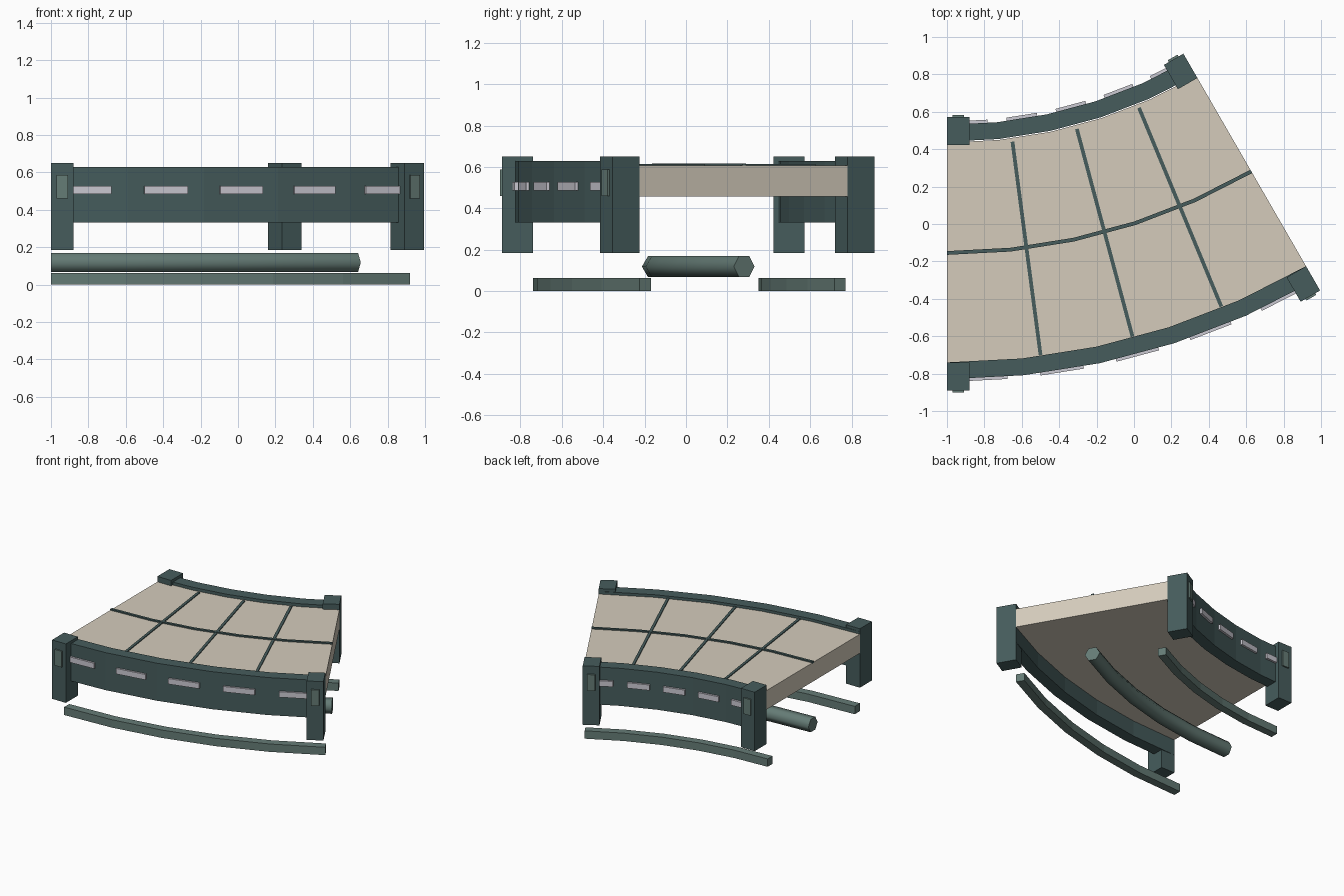
import bpy, bmesh, math
from mathutils import Matrix, Vector

if "Cube" in bpy.data.objects:
    bpy.data.objects.remove(bpy.data.objects["Cube"])

X0, YC = -1.0, 3.10          # centre of the bend
SWEEP = math.radians(30)
SEGS = 5


def material(name, rgb):
    m = bpy.data.materials.new(name)
    m.diffuse_color = (*rgb, 1)
    m.use_nodes = True
    m.node_tree.nodes["Principled BSDF"].inputs["Base Color"].default_value = m.diffuse_color
    return m


TEAL = material("dark teal", (0.061, 0.108, 0.108))
GREY_GREEN = material("grey green", (0.13, 0.2, 0.18))
BEIGE = material("beige", (0.66, 0.60, 0.50))
PALE = material("pale lilac grey", (0.60, 0.59, 0.65))


def point(r, a, z):
    return Vector((X0 + r * math.sin(a), YC - r * math.cos(a), z))


def finish(bm, name, mat):
    bmesh.ops.recalc_face_normals(bm, faces=bm.faces)
    me = bpy.data.meshes.new(name)
    bm.to_mesh(me)
    bm.free()
    me.materials.append(mat)
    ob = bpy.data.objects.new(name, me)
    bpy.context.collection.objects.link(ob)
    return ob


def sweep(name, profile, mat, smooth=False):
    """Sweep a closed (radius, z) profile round the bend."""
    bm = bmesh.new()
    rings = [[bm.verts.new(point(r, SWEEP * i / SEGS, z)) for r, z in profile]
             for i in range(SEGS + 1)]
    n = len(profile)
    for a, b in zip(rings, rings[1:]):
        for k in range(n):
            f = bm.faces.new((a[k], a[(k + 1) % n], b[(k + 1) % n], b[k]))
            f.smooth = smooth
    bm.faces.new(rings[0])
    bm.faces.new(rings[-1])
    return finish(bm, name, mat)


def rect(r0, r1, z0, z1):
    return [(r0, z0), (r1, z0), (r1, z1), (r0, z1)]


def box(name, deg, r0, r1, t0, t1, z0, z1, mat):
    """Box at an angle on the bend: radial, tangential and height ranges."""
    a = math.radians(deg)
    bm = bmesh.new()
    bmesh.ops.create_cube(bm, size=1)
    size = Matrix.Diagonal((t1 - t0, r1 - r0, z1 - z0, 1))
    shift = Matrix.Translation(((t0 + t1) / 2, -(r0 + r1) / 2, (z0 + z1) / 2))
    place = Matrix.Translation((X0, YC, 0)) @ Matrix.Rotation(a, 4, 'Z')
    bm.transform(place @ shift @ size)
    return finish(bm, name, mat)


# Deck and its raised seams
sweep("deck", rect(2.665, 3.852, 0.457, 0.607), BEIGE)
sweep("deck_long_seam", rect(3.245, 3.265, 0.60, 0.617), TEAL)
for i in (1, 2, 3):
    box(f"deck_cross_seam_{i}", 7.5 * i, 2.683, 3.833, -0.01, 0.01, 0.60, 0.614, TEAL)

# Side girders, end posts, post panels and window plates
sides = {
    "outer": dict(rail=(3.84, 3.93), post=(3.84, 3.99), panel=(3.985, 4.0),
                  plate=(3.92, 3.94), width=0.235),
    "inner": dict(rail=(2.57, 2.66), post=(2.528, 2.678), panel=(2.517, 2.533),
                  plate=(2.55, 2.575), width=0.165),
}
for side, s in sides.items():
    sweep(f"{side}_girder", rect(*s["rail"], 0.332, 0.628), TEAL)
    for end, deg, t0 in (("left", 0, 0), ("right", 30, -0.12)):
        box(f"{side}_{end}_post", deg, *s["post"], t0, t0 + 0.12, 0.185, 0.65, TEAL)
        box(f"{side}_{end}_post_panel", deg, *s["panel"], t0 + 0.03, t0 + 0.09,
            0.46, 0.587, GREY_GREEN)
    for i in range(SEGS):
        w = s["width"] / 2
        box(f"{side}_window_{i + 1}", 6 * i + 3, *s["plate"], -w, w, 0.485, 0.528, PALE)

# Pipe and two rails beneath the deck
hexagon = [(3.255 + 0.058 * math.cos(k * math.pi / 3),
            0.118 + 0.058 * math.sin(k * math.pi / 3)) for k in range(6)]
sweep("under_pipe", hexagon, GREY_GREEN, smooth=True)
sweep("outer_ground_rail", rect(3.776, 3.84, 0, 0.062), GREY_GREEN)
sweep("inner_ground_rail", rect(2.69, 2.75, 0, 0.062), GREY_GREEN)
